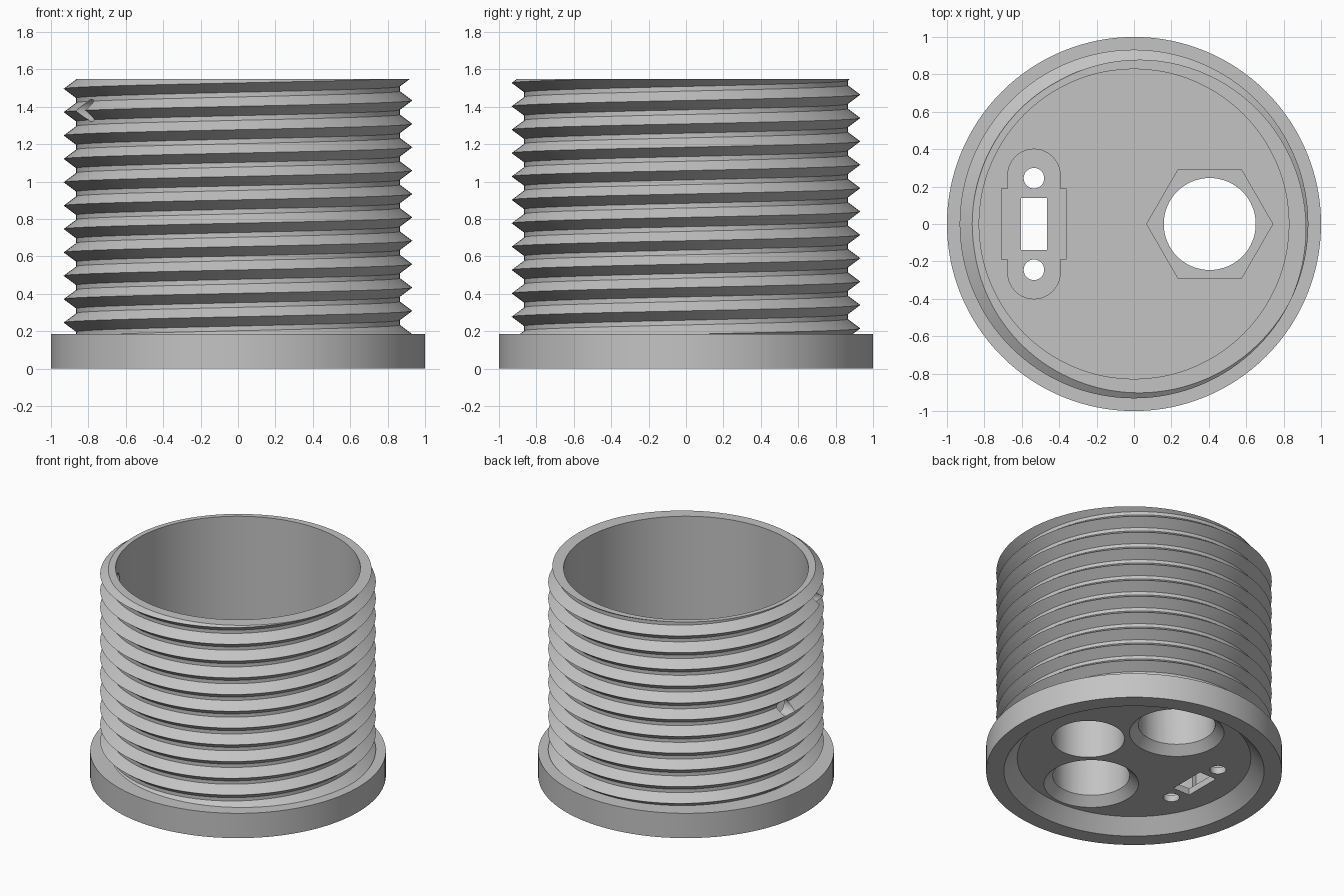
import bpy, bmesh, math
from mathutils import Matrix, Vector

cube = bpy.data.objects.get("Cube")
if cube:
    bpy.data.objects.remove(cube, do_unlink=True)

SEG = 128
PITCH = 0.125
TOP = 1.55
FLOOR = 0.6        # inner floor of the cup
RECESS = 0.1       # underside of the floor plate

grey = bpy.data.materials.new("plain_grey")
grey.use_nodes = True
COLOUR = (0.55, 0.55, 0.55, 1)
grey.diffuse_color = COLOUR
grey.node_tree.nodes["Principled BSDF"].inputs["Base Color"].default_value = COLOUR


def make_object(name, bm):
    bmesh.ops.recalc_face_normals(bm, faces=bm.faces)
    mesh = bpy.data.meshes.new(name)
    bm.to_mesh(mesh)
    bm.free()
    mesh.materials.append(grey)
    obj = bpy.data.objects.new(name, mesh)
    bpy.context.collection.objects.link(obj)
    return obj


def cone(name, x, y, z0, z1, r0, r1=None, seg=64, spin=0.0):
    """Upright cylinder or cone frustum between two heights."""
    bm = bmesh.new()
    place = Matrix.Translation((x, y, (z0 + z1) / 2)) @ Matrix.Rotation(spin, 4, "Z")
    bmesh.ops.create_cone(bm, cap_ends=True, segments=seg, radius1=r0,
                          radius2=r0 if r1 is None else r1, depth=z1 - z0, matrix=place)
    return make_object(name, bm)


def box(name, x, y, z0, z1, sx, sy):
    bm = bmesh.new()
    place = Matrix.Translation((x, y, (z0 + z1) / 2)) @ Matrix.Diagonal((sx, sy, z1 - z0, 1))
    bmesh.ops.create_cube(bm, size=1, matrix=place)
    return make_object(name, bm)


def radial_hole(name, degrees, z, radius):
    """Cylinder that pierces the wall sideways."""
    bm = bmesh.new()
    place = (Matrix.Rotation(math.radians(degrees), 4, "Z")
             @ Matrix.Translation((0.9, 0, z)) @ Matrix.Rotation(math.pi / 2, 4, "Y"))
    bmesh.ops.create_cone(bm, cap_ends=True, segments=32, radius1=radius,
                          radius2=radius, depth=0.4, matrix=place)
    return make_object(name, bm)


def combine(target, tool, operation):
    """Apply a boolean and discard the tool."""
    tool.hide_render = True
    mod = target.modifiers.new("cut", "BOOLEAN")
    mod.operation = operation
    mod.solver = "EXACT"
    mod.object = tool
    bpy.context.view_layer.objects.active = target
    bpy.ops.object.modifier_apply(modifier=mod.name)
    bpy.data.objects.remove(tool, do_unlink=True)


def threaded_core():
    """Helical V thread, trimmed flat at both ends and capped."""
    root, crest, flank = 0.865, 0.932, 0.05
    profile = [(-flank, root), (0, crest), (flank, root)]
    turns, start = 15, 1.434 - 12 * PITCH
    bm = bmesh.new()
    columns = []
    for i in range(SEG):
        a = 2 * math.pi * i / SEG
        columns.append([
            bm.verts.new((r * math.cos(a), r * math.sin(a),
                          start + PITCH * (k + i / SEG) + dz))
            for k in range(turns) for dz, r in profile])
    for i in range(SEG):
        here, there = columns[i], columns[(i + 1) % SEG]
        shift = len(profile) if i == SEG - 1 else 0   # the seam climbs one turn
        for j in range(len(here) - 1 - shift):
            bm.faces.new((here[j], there[j + shift], there[j + 1 + shift], here[j + 1]))
    for z, direction in ((TOP, 1), (0.13, -1)):
        bmesh.ops.bisect_plane(bm, geom=bm.verts[:] + bm.edges[:] + bm.faces[:],
                               plane_co=Vector((0, 0, z)),
                               plane_no=Vector((0, 0, direction)), clear_outer=True)
    bmesh.ops.holes_fill(bm, edges=[e for e in bm.edges if e.is_boundary], sides=0)
    return make_object("threaded_cup", bm)


# Threaded body and base flange
cup = threaded_core()
combine(cup, cone("flange", 0, 0, 0, 0.185, 1.0, seg=SEG), "UNION")

# Main cavity and the sloped recess underneath
cutters = [
    cone("cavity", 0, 0, FLOOR, 2, 0.828, seg=SEG),
    cone("base_recess", 0, 0, -0.02, RECESS, 0.898, 0.79, seg=SEG),
    # Round opening with a hexagonal nut seat
    cone("round_opening", 0.405, 0, 0, 0.8, 0.246),
    cone("nut_seat", 0.405, 0, 0.45, 0.8, 0.337, seg=6, spin=math.pi / 2),
]

# Two blind countersunk sockets from below
for y in (-0.45, 0.45):
    cutters.append(cone("socket", 0, y, 0.05, 0.52, 0.26))
    cutters.append(cone("countersink", 0, y, 0.08, 0.17, 0.34, 0.25))

# Connector pocket with its slot and screw holes
PX, LEDGE = -0.535, 0.15
cutters.append(box("pocket_middle", PX, 0, LEDGE, 0.8, 0.28, 0.52))
cutters.append(box("pocket_wide", PX, 0, LEDGE, 0.8, 0.345, 0.38))
cutters.append(box("connector_slot", PX, 0, 0, 0.8, 0.14, 0.28))
for side in (-1, 1):
    cutters.append(cone("pocket_end", PX, side * 0.26, LEDGE, 0.8, 0.14))
    cutters.append(cone("screw_hole", PX, side * 0.245, 0, 0.8, 0.055, seg=32))

# Small holes through the side wall
cutters.append(radial_hole("upper_side_hole", 205, 1.38, 0.06))
cutters.append(radial_hole("lower_side_hole", 174, 0.78, 0.06))

for cutter in cutters:
    combine(cup, cutter, "DIFFERENCE")

# One material throughout, smooth with crisp edges
cup.data.materials.clear()
cup.data.materials.append(grey)
for face in cup.data.polygons:
    face.material_index = 0
bpy.ops.object.select_all(action="DESELECT")
cup.select_set(True)
bpy.context.view_layer.objects.active = cup
bpy.ops.object.shade_smooth_by_angle(angle=math.radians(25))
